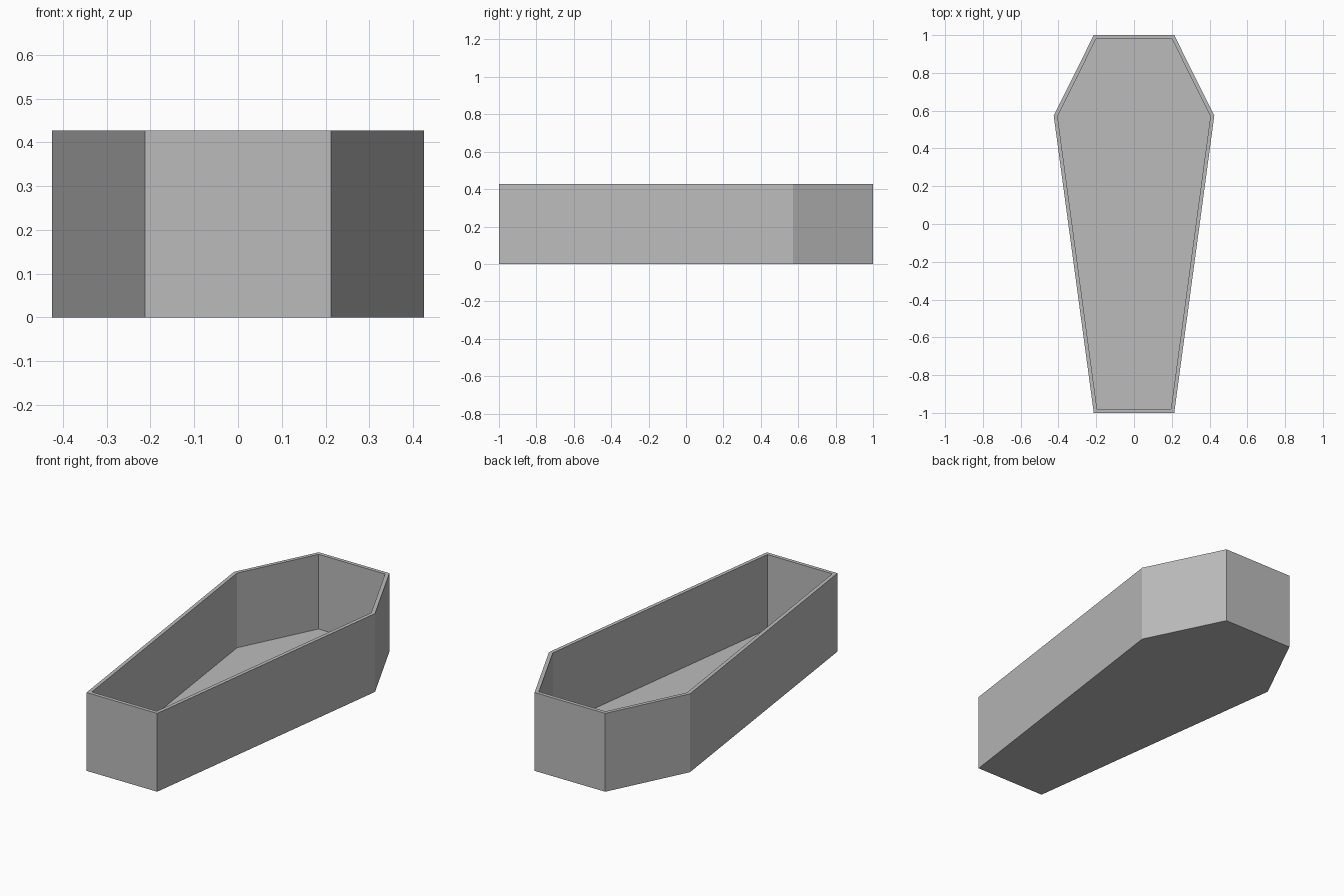
import bpy
import bmesh

cube = bpy.data.objects.get("Cube")
if cube:
    bpy.data.objects.remove(cube, do_unlink=True)

HEIGHT = 0.427
WALL = 0.02

# One plain grey for the whole box
grey = bpy.data.materials.new("plain_grey")
grey.use_nodes = True
colour = (0.5, 0.5, 0.5, 1.0)
grey.diffuse_color = colour
grey.node_tree.nodes["Principled BSDF"].inputs["Base Color"].default_value = colour

# Tapered six-sided outline: foot, shoulder, head, mirrored across x
half = [(0.213, -1.0), (0.425, 0.573), (0.213, 1.0)]
outline = half + [(-x, y) for x, y in reversed(half)]

bm = bmesh.new()
base = bm.faces.new([bm.verts.new((x, y, 0)) for x, y in outline])

# Raise the outer walls
raised = bmesh.ops.extrude_face_region(bm, geom=[base], use_keep_orig=True)["geom"]
bmesh.ops.translate(bm, vec=(0, 0, HEIGHT),
                    verts=[v for v in raised if isinstance(v, bmesh.types.BMVert)])
bmesh.ops.recalc_face_normals(bm, faces=bm.faces)
top = max(bm.faces, key=lambda f: f.calc_center_median().z)

# Inset the rim, then sink the hollow down to the floor
bmesh.ops.inset_region(bm, faces=[top], thickness=WALL, use_even_offset=True)
sunk = bmesh.ops.extrude_face_region(bm, geom=[top])["geom"]
bmesh.ops.translate(bm, vec=(0, 0, WALL - HEIGHT),
                    verts=[v for v in sunk if isinstance(v, bmesh.types.BMVert)])
if top.is_valid:
    bmesh.ops.delete(bm, geom=[top], context="FACES_ONLY")
bmesh.ops.recalc_face_normals(bm, faces=bm.faces)

mesh = bpy.data.meshes.new("open_box")
bm.to_mesh(mesh)
bm.free()
mesh.materials.append(grey)
box = bpy.data.objects.new("open_box", mesh)
bpy.context.collection.objects.link(box)
